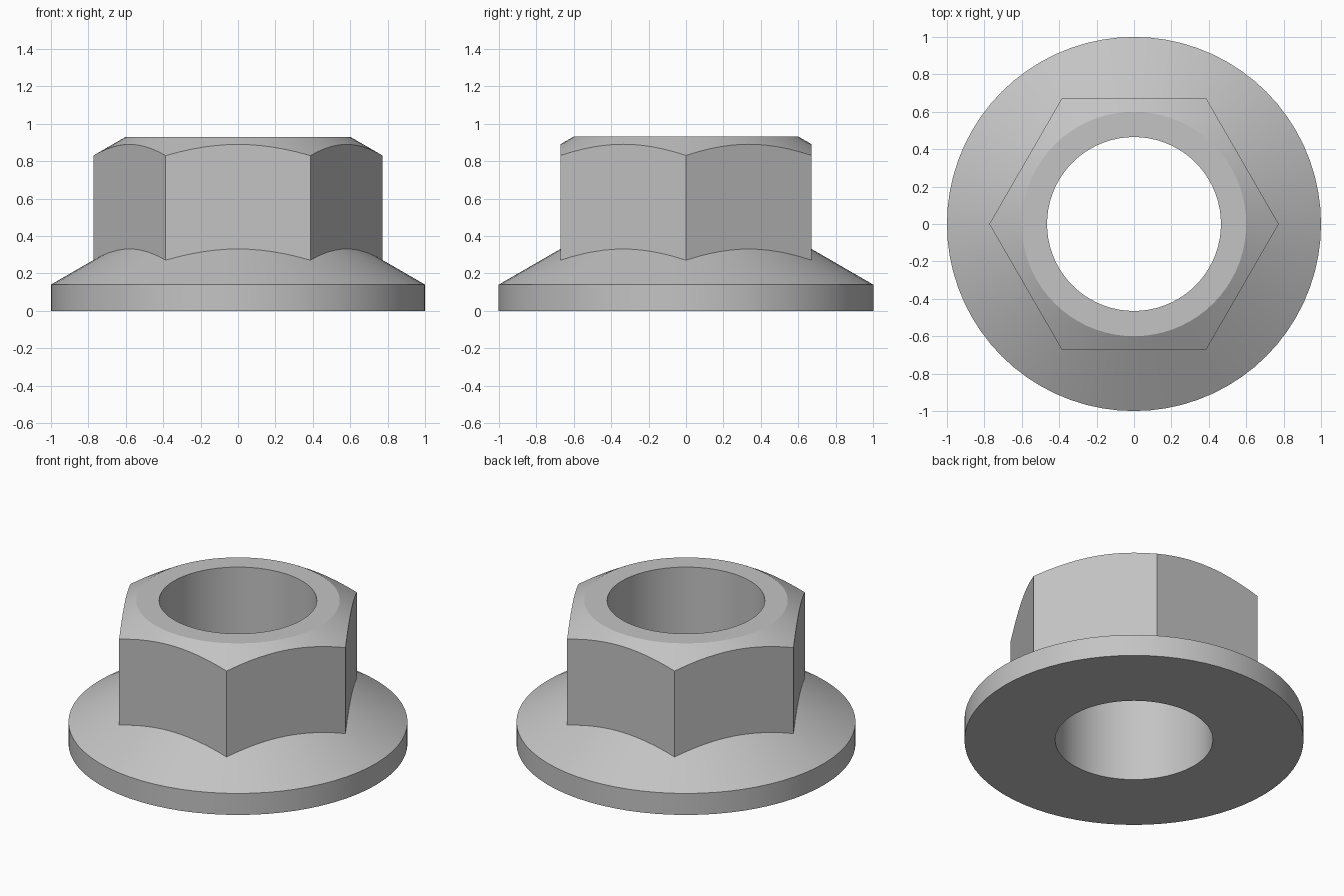
import bpy
import bmesh
from math import cos, pi, radians, sin, tan

cube = bpy.data.objects.get("Cube")
if cube:
    bpy.data.objects.remove(cube, do_unlink=True)

SEGMENTS = 72
BORE, FLANGE, APOTHEM, TOP_RADIUS = 0.465, 1.0, 0.67, 0.6
RIM, HEIGHT = 0.14, 0.93
SLOPE = tan(radians(30))

steel = bpy.data.materials.new("grey steel")
steel.use_nodes = True
grey = (0.55, 0.55, 0.55, 1)
steel.diffuse_color = grey
steel.node_tree.nodes["Principled BSDF"].inputs["Base Color"].default_value = grey


def hex_radius(angle):
    """Distance to the hexagon side, with corners on the x axis."""
    return APOTHEM / cos(angle % (pi / 3) - pi / 6)


def section(angle):
    """Closed radius/height profile of the nut at one angle."""
    r = hex_radius(angle)
    return [
        (BORE, 0), (FLANGE, 0), (FLANGE, RIM),       # washer flange
        (r, RIM + (FLANGE - r) * SLOPE),             # cone meets hexagon
        (r, HEIGHT - (r - TOP_RADIUS) * SLOPE),      # hexagon meets chamfer
        (TOP_RADIUS, HEIGHT), (BORE, HEIGHT),        # top face and bore
    ]


# Sweep the profile round the axis
bm = bmesh.new()
columns = []
for i in range(SEGMENTS):
    a = 2 * pi * i / SEGMENTS
    columns.append([bm.verts.new((r * cos(a), r * sin(a), z)) for r, z in section(a)])
for i, col in enumerate(columns):
    following = columns[(i + 1) % SEGMENTS]
    for j in range(len(col)):
        k = (j + 1) % len(col)
        bm.faces.new((col[j], following[j], following[k], col[k]))
bmesh.ops.recalc_face_normals(bm, faces=bm.faces)

mesh = bpy.data.meshes.new("flanged_hex_nut")
bm.to_mesh(mesh)
bm.free()
mesh.materials.append(steel)
nut = bpy.data.objects.new("flanged_hex_nut", mesh)
bpy.context.collection.objects.link(nut)

# Smooth round surfaces, crisp machined edges
bpy.ops.object.select_all(action="DESELECT")
nut.select_set(True)
bpy.context.view_layer.objects.active = nut
bpy.ops.object.shade_smooth_by_angle(angle=radians(20))
